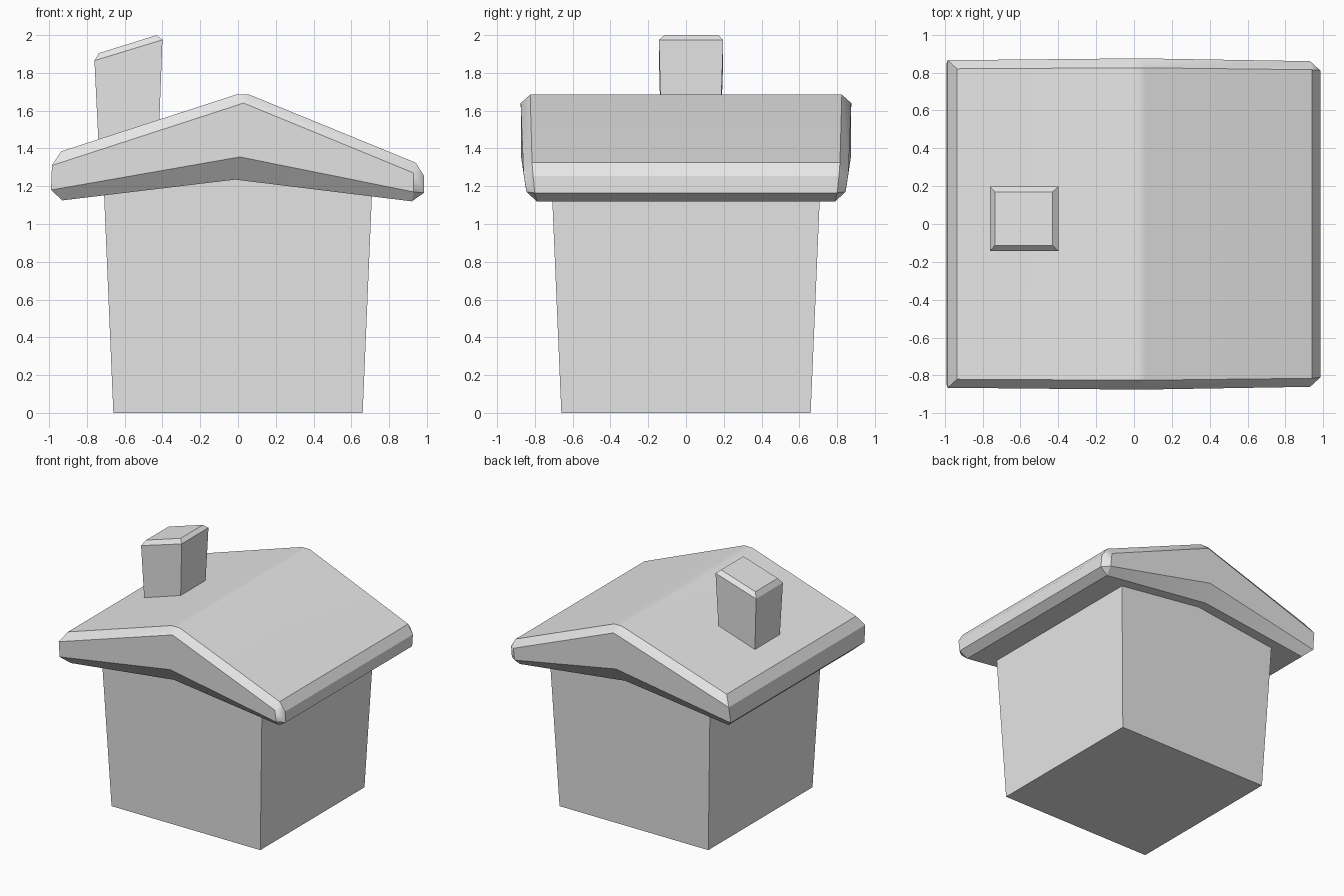
import bpy
import bmesh
from math import radians

cube = bpy.data.objects.get("Cube")
if cube:
    bpy.data.objects.remove(cube, do_unlink=True)

grey = bpy.data.materials.new("plain grey")
grey.use_nodes = True
grey.diffuse_color = (0.8, 0.8, 0.8, 1)
grey.node_tree.nodes["Principled BSDF"].inputs["Base Color"].default_value = (0.8, 0.8, 0.8, 1)


def loft(name, rings):
    """Skin matching rings of points into a closed solid."""
    bm = bmesh.new()
    loops = [[bm.verts.new(p) for p in ring] for ring in rings]
    n = len(loops[0])
    for a, b in zip(loops, loops[1:]):
        for i in range(n):
            j = (i + 1) % n
            bm.faces.new((a[i], a[j], b[j], b[i]))
    bm.faces.new(loops[0])
    bm.faces.new(loops[-1])
    bmesh.ops.remove_doubles(bm, verts=bm.verts, dist=0.0005)
    bmesh.ops.recalc_face_normals(bm, faces=bm.faces)
    mesh = bpy.data.meshes.new(name)
    bm.to_mesh(mesh)
    bm.free()
    mesh.materials.append(grey)
    obj = bpy.data.objects.new(name, mesh)
    bpy.context.collection.objects.link(obj)
    bpy.ops.object.select_all(action="DESELECT")
    obj.select_set(True)
    bpy.context.view_layer.objects.active = obj
    bpy.ops.object.shade_smooth_by_angle(angle=radians(30))
    mod = obj.modifiers.new("even shading", "WEIGHTED_NORMAL")
    mod.keep_sharp = True
    return obj


def rectangle(x0, x1, y0, y1, z_left, z_right):
    return [(x0, y0, z_left), (x1, y0, z_right), (x1, y1, z_right), (x0, y1, z_left)]


# Walls, widening upwards into the roof
loft("walls", [rectangle(-0.66, 0.66, -0.66, 0.66, 0, 0),
               rectangle(-0.713, 0.713, -0.713, 0.713, 1.25, 1.25)])

# Chimney with a slanted, chamfered top
loft("chimney", [rectangle(-0.735, -0.42, -0.13, 0.18, 1.35, 1.45),
                 rectangle(-0.76, -0.4, -0.143, 0.197, 1.865, 1.975),
                 rectangle(-0.735, -0.43, -0.113, 0.17, 1.905, 2.0)])

# Corners of the gable fascia as x, distance from the middle, height
left_top, left_low = (-0.985, 0.865, 1.31), (-0.99, 0.847, 1.18)
right_top, right_low = (0.93, 0.86, 1.27), (0.93, 0.845, 1.17)
peak, notch = (0.03, 0.875, 1.64), (0.01, 0.873, 1.355)

# Roof outline, each body point paired with the fascia corner it runs to
roof_pairs = [
    ((-0.935, 0.82, 1.385), left_top),
    ((-0.01, 0.825, 1.685), peak),
    ((0.06, 0.825, 1.685), peak),
    ((0.94, 0.815, 1.325), right_top),
    ((0.985, 0.81, 1.255), right_top),
    ((0.985, 0.8, 1.165), right_low),
    ((0.92, 0.79, 1.12), right_low),
    ((-0.015, 0.79, 1.235), notch),
    ((-0.93, 0.79, 1.125), left_low),
    (left_low, left_low),
    (left_top, left_top),
]


def roof_ring(column, side):
    return [(p[column][0], side * p[column][1], p[column][2]) for p in roof_pairs]


loft("roof", [roof_ring(1, -1), roof_ring(0, -1), roof_ring(0, 1), roof_ring(1, 1)])
